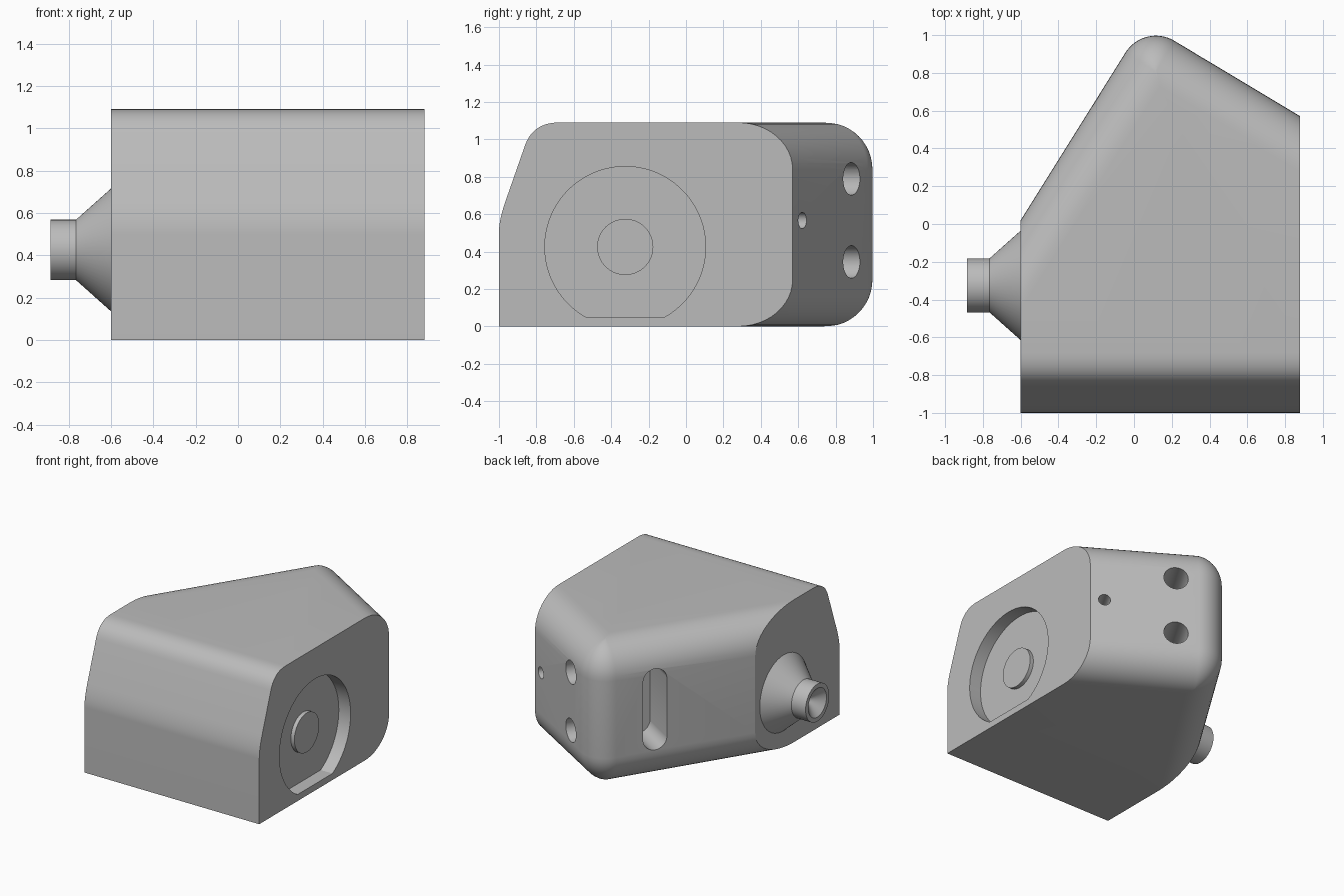
import bpy, bmesh, math
from mathutils import Vector, Matrix

if "Cube" in bpy.data.objects:
    bpy.data.objects.remove(bpy.data.objects["Cube"])

grey = bpy.data.materials.new("plain grey")
grey.use_nodes = True
grey.diffuse_color = (0.5, 0.5, 0.5, 1)
grey.node_tree.nodes["Principled BSDF"].inputs["Base Color"].default_value = (0.5, 0.5, 0.5, 1)

HEIGHT, EDGE_R, APEX_R = 1.09, 0.25, 0.19
LEFT_X, RIGHT_X = -0.6, 0.88
AXIS_Y, AXIS_Z = -0.325, 0.425


def loft(name, rings):
    """Skin equal-length rings and cap both ends."""
    bm = bmesh.new()
    rows = [[bm.verts.new(p) for p in ring] for ring in rings]
    n = len(rows[0])
    for a, b in zip(rows, rows[1:]):
        for i in range(n):
            j = (i + 1) % n
            bm.faces.new((a[i], a[j], b[j], b[i]))
    bm.faces.new(rows[0][::-1])
    bm.faces.new(rows[-1])
    bmesh.ops.recalc_face_normals(bm, faces=bm.faces)
    mesh = bpy.data.meshes.new(name)
    bm.to_mesh(mesh)
    bm.free()
    obj = bpy.data.objects.new(name, mesh)
    bpy.context.collection.objects.link(obj)
    mesh.materials.append(grey)
    return obj


def boolean(target, tool, operation):
    """Apply a boolean and discard the tool."""
    mod = target.modifiers.new(operation, "BOOLEAN")
    mod.operation, mod.object, mod.solver = operation, tool, "EXACT"
    bpy.context.view_layer.objects.active = target
    bpy.ops.object.modifier_apply(modifier=mod.name)
    bpy.data.objects.remove(tool)


def curve(p0, corner, p1, steps=10):
    """Rounded corner as a quadratic curve."""
    a, c, b = Vector(p0), Vector(corner), Vector(p1)
    return [(1 - t) ** 2 * a + 2 * t * (1 - t) * c + t * t * b
            for t in (i / steps for i in range(steps + 1))]


def circle(r, n=64):
    return [(r * math.cos(i * math.tau / n), r * math.sin(i * math.tau / n)) for i in range(n)]


def turned(name, profile):
    """Round part along x from (x, radius) pairs."""
    return loft(name, [[(x, AXIS_Y + u, AXIS_Z + v) for u, v in circle(r)] for x, r in profile])


def wall_cutter(name, x, y, z, normal, outline, depth):
    """Outline pushed straight into a slanted back wall."""
    side = Vector((-normal.y, normal.x, 0))
    base = Vector((x, y, z))
    return loft(name, [[base + side * u + Vector((0, 0, v)) + normal * d for u, v in outline]
                       for d in (0.1, -depth)])


# Slanted back walls: a point and outward normal for each
left_pt, left_n = Vector((LEFT_X, 0.02, 0)), Vector((-1.6, 1, 0)).normalized()
right_pt, right_n = Vector((RIGHT_X, 0.57, 0)), Vector((0.6, 1, 0)).normalized()


def plan_ring(inset, z):
    """Plan outline with both back walls moved inward and a rounded apex."""
    radius = max(APEX_R - inset, 0.005)
    shift = inset + radius
    plane = Matrix((left_n.xy, right_n.xy))
    center = plane.inverted() @ Vector((left_n.dot(left_pt) - shift, right_n.dot(right_pt) - shift))
    a0, a1 = (math.atan2(n.y, n.x) for n in (left_n, right_n))
    ring = []
    for i in range(17):
        a = a0 + (a1 - a0) * i / 16
        ring.append((center.x + radius * math.cos(a), center.y + radius * math.sin(a), z))
    end_y = (right_n.dot(right_pt) - inset - right_n.x * 1.2) / right_n.y
    end_x = (left_n.dot(left_pt) - inset + left_n.y * 1.4) / left_n.x
    return ring + [(1.2, end_y, z), (1.2, -1.4, z), (end_x, -1.4, z)]


# Body: rounded back block trimmed by the front side profile
angles = [math.pi / 2 * i / 12 for i in range(13)]
levels = [(EDGE_R * (1 - math.cos(a)), EDGE_R * (1 - math.sin(a))) for a in reversed(angles)]
rings = [plan_ring(i, z) for i, z in levels]
rings += [plan_ring(i, HEIGHT - z) for i, z in reversed(levels)]
body = loft("body", rings)

side = [Vector((-1, 0))]
side += curve((-1, 0.5), (-1, 0.57), (-0.965, 0.67))
side += curve((-0.86, 0.97), (-0.817, HEIGHT), (-0.68, HEIGHT))
side += [Vector((1.3, HEIGHT)), Vector((1.3, 0))]
boolean(body, loft("side_profile", [[(x, p.x, p.y) for p in side] for x in (LEFT_X, RIGHT_X)]),
        "INTERSECT")

# Round recess with a flat bottom and a low central boss
R, FLAT = 0.43, 0.05
a = math.asin((FLAT - AXIS_Z) / R)
arc = [a + (math.pi - 2 * a) * i / 64 for i in range(65)]
boolean(body, loft("recess_cutter", [[(x, AXIS_Y + R * math.cos(t), AXIS_Z + R * math.sin(t))
                                      for t in arc] for x in (0.78, 1.0)]), "DIFFERENCE")
boss = turned("recess_boss", [(0.76, 0.15), (0.81, 0.15)])

# Holes in the right back wall
MID_Z = 0.567
for y, z, r in ((0.885, MID_Z + 0.222, 0.087), (0.885, MID_Z - 0.222, 0.087), (0.622, MID_Z, 0.043)):
    x = RIGHT_X - (y - 0.57) / 0.6
    boolean(body, wall_cutter("hole_cutter", x, y, z, right_n, circle(r, 40), 0.4), "DIFFERENCE")

# Upright slot in the left back wall
slot = [(u, v + math.copysign(0.22, v + 0.001)) for u, v in
        (Matrix.Rotation(math.pi / 40, 2) @ Vector(p) for p in circle(0.09, 40))]
boolean(body, wall_cutter("slot_cutter", -0.2, 0.66, MID_Z, left_n, slot, 0.3), "DIFFERENCE")

# Flared spout with a conical dimple
spout = turned("spout", [(-0.58, 0.29), (LEFT_X, 0.29), (-0.765, 0.143), (-0.885, 0.143),
                         (-0.885, 0.11), (-0.8, 0.01)])

for obj in (body, boss, spout):
    bpy.ops.object.select_all(action="DESELECT")
    obj.select_set(True)
    bpy.context.view_layer.objects.active = obj
    bpy.ops.object.shade_smooth_by_angle(angle=math.radians(30))
